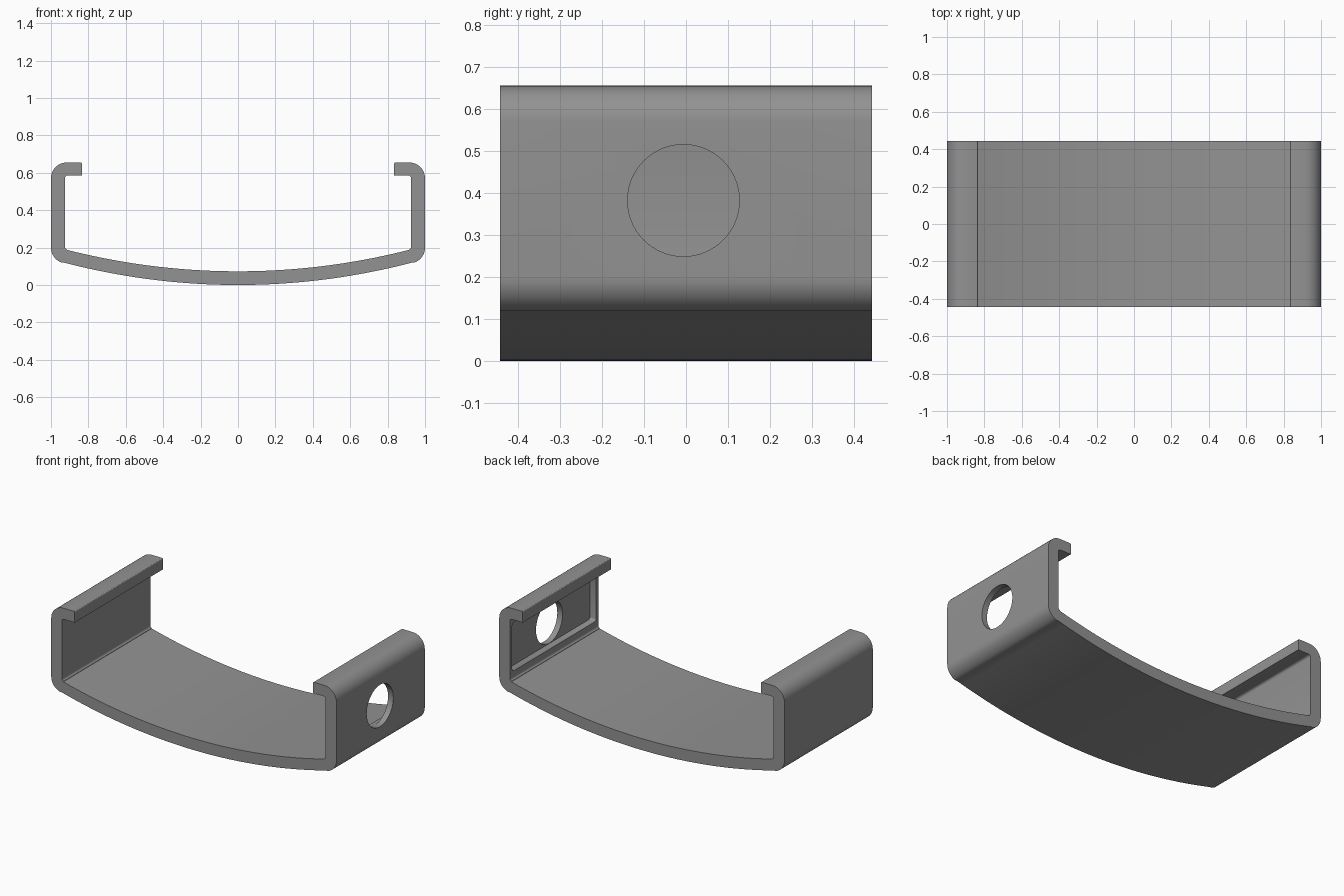
import bpy, bmesh, math
from mathutils import Matrix, Vector

if "Cube" in bpy.data.objects:
    bpy.data.objects.remove(bpy.data.objects["Cube"])

DEPTH = 0.885          # length along y
R_OUT = 3.68           # radius of the bowed underside
R_IN = 3.70            # radius of the bowed inner floor

grey = bpy.data.materials.new("mid grey")
grey.diffuse_color = (0.29, 0.29, 0.29, 1)
grey.use_nodes = True
grey.node_tree.nodes["Principled BSDF"].inputs["Base Color"].default_value = grey.diffuse_color


def arc(cx, cz, r, a0, a1, n):
    """Points on a circular arc in the xz plane, angles in degrees."""
    return [(cx + r * math.cos(math.radians(a0 + (a1 - a0) * i / n)),
             cz + r * math.sin(math.radians(a0 + (a1 - a0) * i / n))) for i in range(n + 1)]


def make_object(name, bm):
    bmesh.ops.recalc_face_normals(bm, faces=bm.faces)
    mesh = bpy.data.meshes.new(name)
    bm.to_mesh(mesh)
    bm.free()
    mesh.materials.append(grey)
    obj = bpy.data.objects.new(name, mesh)
    bpy.context.collection.objects.link(obj)
    return obj


# Right half of the clip section, from the middle of the underside round to the inner floor
a_out = math.degrees(math.asin(0.928 / R_OUT))
a_in = math.degrees(math.asin(0.915 / R_IN))
half = arc(0, R_OUT, R_OUT, -90, -90 + a_out, 20)           # bowed underside
half += arc(0.915, 0.2, 0.085, -72, 0, 9)                   # lower outer corner
half += arc(0.915, 0.57, 0.085, 0, 90, 10)                  # upper outer corner
half += arc(0.842, 0.648, 0.007, 90, 180, 3)                # lip tip
half += [(0.835, 0.585)]
half += arc(0.911, 0.571, 0.014, 90, 0, 4)                  # upper inner corner
half += arc(0.911, 0.204, 0.014, 0, -74, 4)                 # lower inner corner
half += arc(0, 0.073 + R_IN, R_IN, -90 + a_in, -90, 20)     # bowed inner floor
outline = half + [(-x, z) for x, z in reversed(half[1:-1])]

# Clip body: the section extruded along y
bm = bmesh.new()
face = bm.faces.new([bm.verts.new((x, -DEPTH / 2, z)) for x, z in outline])
ext = bmesh.ops.extrude_face_region(bm, geom=[face])
bmesh.ops.translate(bm, vec=(0, DEPTH, 0),
                    verts=[v for v in ext["geom"] if isinstance(v, bmesh.types.BMVert)])
body = make_object("clip_body", bm)

# Recess cutter: shallow tapered tray on the inside of the right wall
bm = bmesh.new()
bmesh.ops.create_cube(bm, size=1, matrix=Matrix.Translation((0.923, 0, 0.395))
                      @ Matrix.Diagonal((0.08, 0.85, 0.32, 1)))
for v in bm.verts:
    if v.co.x > 0.93:
        v.co.y *= 0.975
        v.co.z += 0.012 if v.co.z < 0.395 else -0.012
bmesh.ops.bevel(bm, geom=[e for e in bm.edges
                          if abs(e.verts[0].co.x - e.verts[1].co.x) > 0.05],
                offset=0.015, segments=3, affect='EDGES', profile=0.5)
recess = make_object("recess_cutter", bm)

# Hole cutter: round hole through the right wall
bm = bmesh.new()
bmesh.ops.create_cone(bm, cap_ends=True, segments=64, radius1=0.133, radius2=0.133, depth=0.4,
                      matrix=Matrix.Translation((1.0, -0.006, 0.382))
                      @ Matrix.Rotation(math.pi / 2, 4, 'Y'))
hole = make_object("hole_cutter", bm)

# Cut the recess and the hole, then remove the cutters
bpy.context.view_layer.objects.active = body
body.select_set(True)
for cutter in (recess, hole):
    cutter.hide_render = True
    mod = body.modifiers.new(cutter.name, 'BOOLEAN')
    mod.operation = 'DIFFERENCE'
    mod.solver = 'EXACT'
    mod.object = cutter
    bpy.ops.object.modifier_apply(modifier=mod.name)
for cutter in (recess, hole):
    bpy.data.objects.remove(cutter)

bpy.ops.object.shade_smooth_by_angle(angle=math.radians(30))
